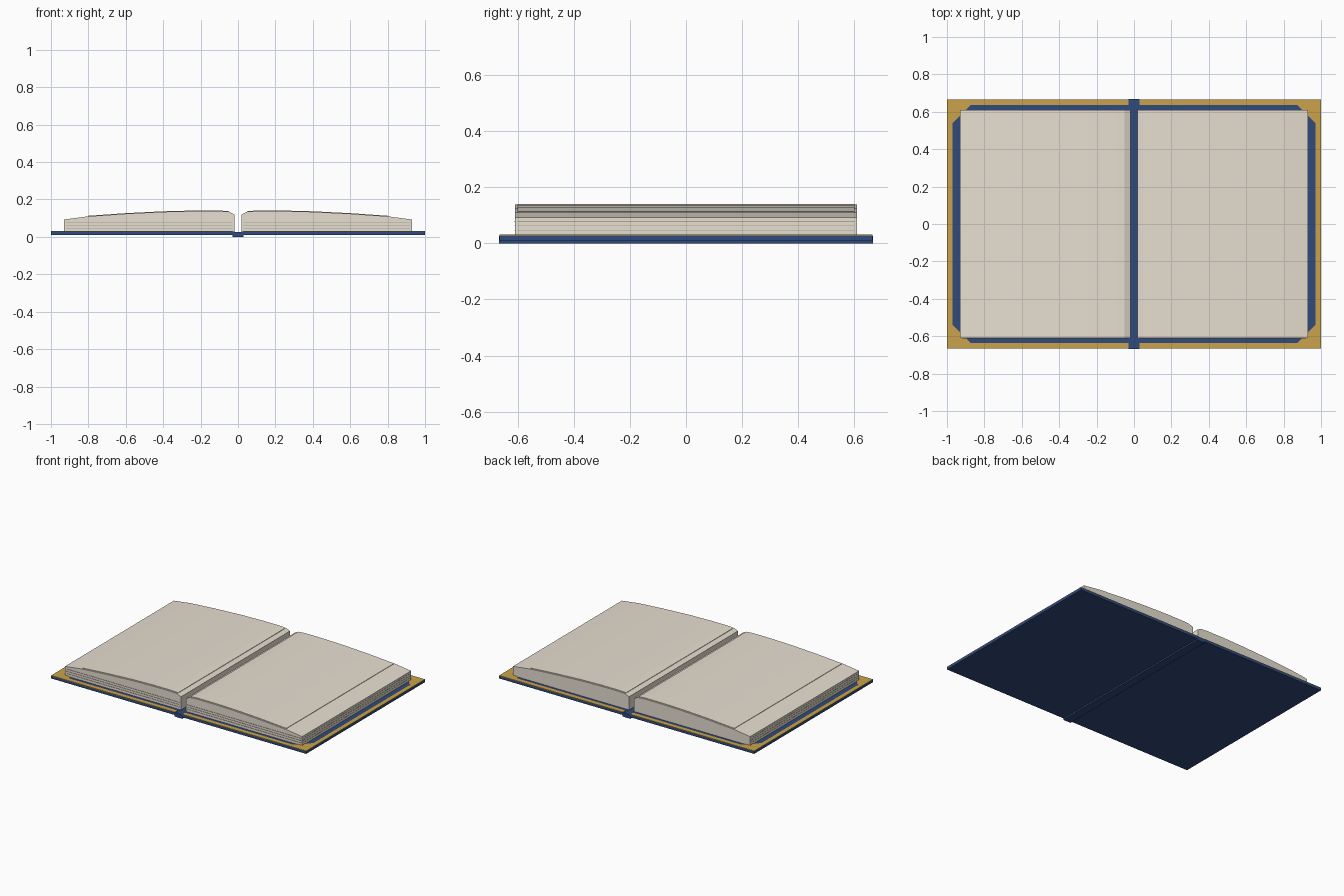
import bpy

if "Cube" in bpy.data.objects:
    bpy.data.objects.remove(bpy.data.objects["Cube"])


def material(name, rgb):
    m = bpy.data.materials.new(name)
    m.diffuse_color = (*rgb, 1)
    m.use_nodes = True
    m.node_tree.nodes["Principled BSDF"].inputs["Base Color"].default_value = m.diffuse_color
    return m


BLUE = material("navy_cloth", (0.03, 0.07, 0.20))
GOLD = material("gold_trim", (0.60, 0.37, 0.07))
PAPER = material("paper", (0.80, 0.74, 0.64))
LINE = material("page_edge_line", (0.45, 0.40, 0.33))


def mesh_object(name, verts, faces, mat):
    me = bpy.data.meshes.new(name)
    me.from_pydata(verts, [], faces)
    me.materials.append(mat)
    ob = bpy.data.objects.new(name, me)
    bpy.context.collection.objects.link(ob)
    return ob


def prism(name, outline, place, lo, hi, mat):
    """Extrude a closed 2D outline from lo to hi."""
    n = len(outline)
    verts = [place(a, b, lo) for a, b in outline] + [place(a, b, hi) for a, b in outline]
    faces = [tuple(range(n))[::-1], tuple(range(n, 2 * n))]
    faces += [(i, (i + 1) % n, n + (i + 1) % n, n + i) for i in range(n)]
    ob = mesh_object(name, verts, faces, mat)
    import bmesh
    bm = bmesh.new()
    bm.from_mesh(ob.data)
    bmesh.ops.recalc_face_normals(bm, faces=bm.faces)
    bm.to_mesh(ob.data)
    bm.free()
    return ob


def along_y(a, b, t):
    return (a, t, b)


def along_z(a, b, t):
    return (a, b, t)


def box(name, x, y, z, mat):
    return prism(name, [(x[0], y[0]), (x[1], y[0]), (x[1], y[1]), (x[0], y[1])],
                 along_z, z[0], z[1], mat)


# spine joining the two covers
box("spine", (-0.03, 0.03), (-0.667, 0.667), (0, 0.027), BLUE)

# arched top of a page block, from gutter to fore edge
ARCH = [(0.02, 0.121), (0.05, 0.135), (0.10, 0.138), (0.24, 0.138), (0.40, 0.134),
        (0.60, 0.124), (0.80, 0.110), (0.93, 0.093)]

for side, s in (("left", -1), ("right", 1)):
    # cover board
    box(side + "_cover", (s * 0.02, s), (-0.665, 0.665), (0.01, 0.028), BLUE)

    # gold border with filled, chamfered corners
    outer, inner, leg = 1.0, 0.97, 0.635
    border = [(0.03, 0.635), (0.875, 0.635), (0.97, 0.54), (0.97, -0.54),
              (0.875, -0.635), (0.03, -0.635), (0.03, -0.665), (1.0, -0.665),
              (1.0, 0.665), (0.03, 0.665)]
    prism(side + "_gold_border", [(s * x, y) for x, y in border],
          along_z, 0.027, 0.031, GOLD)

    # page block
    block = [(0.02, 0.026)] + ARCH + [(0.93, 0.026)]
    prism(side + "_page_block", [(s * x, z) for x, z in block],
          along_y, -0.61, 0.61, PAPER)

    # loose top sheet following the arch
    sheet = [p for p in ARCH if 0.04 < p[0] < 0.85]
    loop = [(x, z + 0.003) for x, z in sheet] + [(x, z - 0.001) for x, z in reversed(sheet)]
    prism(side + "_top_sheet", [(s * x, z) for x, z in loop],
          along_y, -0.60, 0.60, PAPER)

    # thin page lines on the front and fore edges
    for i, z in enumerate((0.045, 0.061, 0.077)):
        box(f"{side}_front_page_line_{i + 1}", (s * 0.03, s * 0.92),
            (-0.612, -0.609), (z, z + 0.002), LINE)
        box(f"{side}_fore_page_line_{i + 1}", (s * 0.929, s * 0.931),
            (-0.60, 0.60), (z, z + 0.002), LINE)
